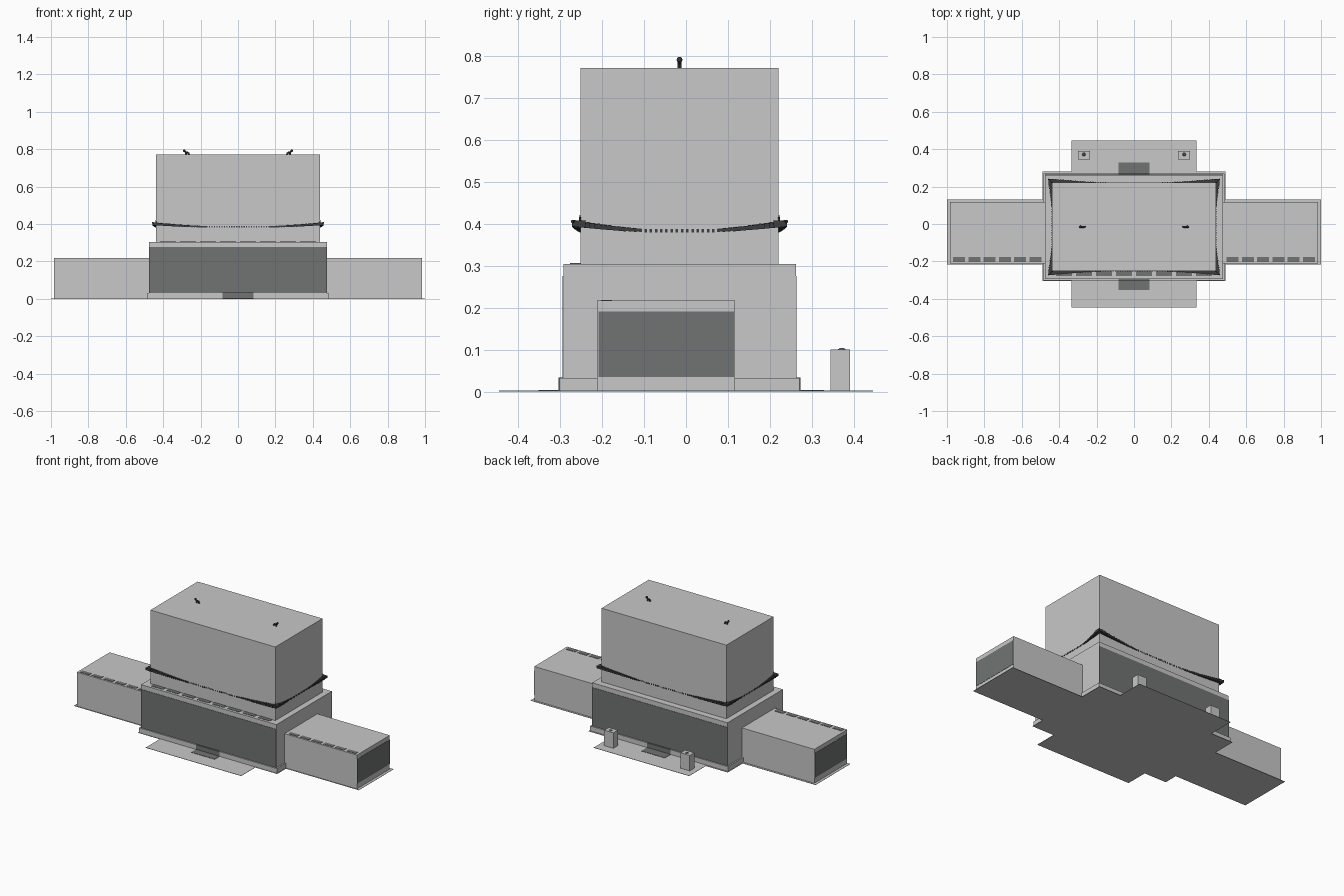
import bpy, bmesh, math
from mathutils import Matrix, Vector

if "Cube" in bpy.data.objects:
    bpy.data.objects.remove(bpy.data.objects["Cube"])


def material(name, rgb):
    m = bpy.data.materials.new(name)
    m.diffuse_color = (*rgb, 1)
    m.use_nodes = True
    m.node_tree.nodes["Principled BSDF"].inputs["Base Color"].default_value = m.diffuse_color
    return m


PALE = material("pale_grey", (0.58, 0.58, 0.58))
GLASS = material("dark_glass", (0.162, 0.175, 0.168))
BLACK = material("charcoal", (0.045, 0.048, 0.046))


def finish(name, bm, mat):
    bmesh.ops.recalc_face_normals(bm, faces=bm.faces)
    me = bpy.data.meshes.new(name)
    bm.to_mesh(me)
    bm.free()
    me.materials.append(mat)
    ob = bpy.data.objects.new(name, me)
    bpy.context.collection.objects.link(ob)
    return ob


def add_box(bm, x0, x1, y0, y1, z0, z1):
    mx = Matrix.Translation(((x0 + x1) / 2, (y0 + y1) / 2, (z0 + z1) / 2))
    mx = mx @ Matrix.Diagonal((x1 - x0, y1 - y0, z1 - z0, 1))
    bmesh.ops.create_cube(bm, size=1, matrix=mx)


def boxes(name, mat, *dims):
    bm = bmesh.new()
    for d in dims:
        add_box(bm, *d)
    return finish(name, bm, mat)


def add_rod(bm, a, b, r0, r1):
    a, b = Vector(a), Vector(b)
    d = b - a
    mx = Matrix.Translation((a + b) / 2) @ d.to_track_quat('Z', 'Y').to_matrix().to_4x4()
    bmesh.ops.create_cone(bm, cap_ends=True, segments=8, radius1=r0, radius2=r1,
                          depth=d.length, matrix=mx)


# Thin paved ground, one stepped outline mirrored in x
half = [(0.335, -0.447), (0.335, -0.305), (0.489, -0.305), (0.489, -0.217), (1, -0.217),
        (1, 0.13), (0.489, 0.13), (0.489, 0.28), (0.335, 0.28), (0.335, 0.447)]
bm = bmesh.new()
outline = half + [(-x, y) for x, y in reversed(half)]
face = bm.faces.new([bm.verts.new((x, y, 0)) for x, y in outline])
new = bmesh.ops.extrude_face_region(bm, geom=[face])["geom"]
bmesh.ops.translate(bm, vec=(0, 0, 0.002),
                    verts=[v for v in new if isinstance(v, bmesh.types.BMVert)])
finish("paving", bm, PALE)

# Main masses
boxes("hall_plinth", PALE, (-0.484, 0.484, -0.302, 0.271, 0, 0.032))
boxes("lower_hall", PALE, (-0.475, 0.475, -0.293, 0.262, 0.032, 0.305))
boxes("upper_hall", PALE, (-0.438, 0.438, -0.252, 0.221, 0.305, 0.772))
boxes("side_wings", PALE, *[(min(s * 0.475, s * 0.983), max(s * 0.475, s * 0.983),
                             -0.212, 0.117, 0, 0.217) for s in (-1, 1)])

# Glazing on the front, the back and the wing ends
boxes("hall_glazing", GLASS,
      (-0.475, 0.475, -0.295, -0.292, 0.032, 0.276),
      (-0.475, 0.475, 0.261, 0.264, 0.032, 0.276))
boxes("wing_end_glazing", GLASS,
      (-0.9845, -0.981, -0.209, 0.115, 0.035, 0.191),
      (0.981, 0.9845, -0.209, 0.115, 0.035, 0.191))

# Door mats, with the dark riser on the plinth
boxes("entrance_mats", GLASS,
      (-0.082, 0.082, -0.352, -0.30, 0.001, 0.004),
      (-0.082, 0.082, 0.27, 0.33, 0.001, 0.004),
      (-0.082, 0.082, -0.304, -0.29, 0.002, 0.033),
      (-0.082, 0.082, 0.26, 0.273, 0.002, 0.033))

# Dashed skylights along the front edges of the roofs
strips = []
for i in range(6):
    for s in (-1, 1):
        c = s * (0.527 + i * 0.0815)
        strips.append((c - 0.032, c + 0.032, -0.203, -0.177, 0.216, 0.219))
for i in range(8):
    c = (i - 3.5) * 0.107
    strips.append((c - 0.042, c + 0.042, -0.277, -0.252, 0.304, 0.307))
boxes("roof_skylights", GLASS, *strips)

# Sagging eaves that sweep out at the corners, with tile ends
HX, HY, CY = 0.438, 0.2365, -0.0155


def sweep(t):
    return max(0, abs(t) - 0.3) / 0.7


def eave_side(bm, axis, sign, tiles):
    def place(along, out, z):
        if axis == 'x':
            return (along, CY + sign * (HY + out), z)
        return (sign * (HX + out), CY + along, z)
    length = HX if axis == 'x' else HY
    rings, n = [], 28
    for i in range(n + 1):
        t = 2 * i / n - 1
        w = sweep(t)
        out, z = -0.001 + 0.021 * w ** 1.4, 0.381 + 0.013 * w ** 1.7
        along = t * (length + max(out, 0))
        th = 0.006 + 0.007 * w
        rings.append([bm.verts.new(place(along, o, h)) for o, h in
                      ((-0.012, z), (out, z), (out, z + th), (-0.012, z + th + 0.002))])
    for a, b in zip(rings, rings[1:]):
        for k in range(4):
            bm.faces.new((a[k], a[(k + 1) % 4], b[(k + 1) % 4], b[k]))
    bm.faces.new(rings[0])
    bm.faces.new(rings[-1])
    for i in range(tiles):
        t = (2 * (i + 0.5) / tiles - 1)
        w = sweep(t)
        out, z = 0.002 + 0.019 * w ** 1.4, 0.381 + 0.013 * w ** 1.7
        p = place(t * length, -0.006, z - 0.001)
        q = place(t * length, out, z + 0.007 + 0.007 * w)
        hw = 0.003
        lo, hi = [min(a, b) for a, b in zip(p, q)], [max(a, b) for a, b in zip(p, q)]
        k = 0 if axis == 'x' else 1
        lo[k], hi[k] = lo[k] - hw, hi[k] + hw
        add_box(bm, lo[0], hi[0], lo[1], hi[1], lo[2], hi[2])


bm = bmesh.new()
for s in (-1, 1):
    eave_side(bm, 'x', s, 66)
    eave_side(bm, 'y', s, 38)
finish("swept_eaves", bm, BLACK)

# Hip ridges and finials on the eave corners
bm = bmesh.new()
for sx in (-1, 1):
    for sy in (-1, 1):
        def at(o, z):
            return (sx * (HX + o), CY + sy * (HY + o), z)
        add_rod(bm, at(-0.004, 0.402), at(0.020, 0.406), 0.005, 0.004)
        add_rod(bm, at(0.001, 0.402), at(0.001, 0.422), 0.004, 0.001)
finish("corner_finials", bm, BLACK)

# Curled ornaments on the roof
bm = bmesh.new()
for s in (-1, 1):
    path = [(0.262, 0.770), (0.266, 0.783), (0.279, 0.783), (0.287, 0.792)]
    pts = [(s * x, -0.0155, z) for x, z in path]
    for a, b in zip(pts, pts[1:]):
        add_rod(bm, a, b, 0.005, 0.005)
    add_rod(bm, (s * 0.279, -0.0155, 0.770), pts[2], 0.005, 0.005)
    bmesh.ops.create_icosphere(bm, subdivisions=2, radius=0.007,
                               matrix=Matrix.Translation(pts[-1]))
finish("roof_ornaments", bm, BLACK)

# Two rear pedestals with a small cap
boxes("rear_pedestals", PALE, *[(s * 0.268 - 0.032, s * 0.268 + 0.032, 0.345, 0.391, 0, 0.1)
                                for s in (-1, 1)])
bm = bmesh.new()
for s in (-1, 1):
    add_rod(bm, (s * 0.268, 0.372, 0.099), (s * 0.268, 0.372, 0.104), 0.011, 0.005)
finish("pedestal_caps", bm, GLASS)
